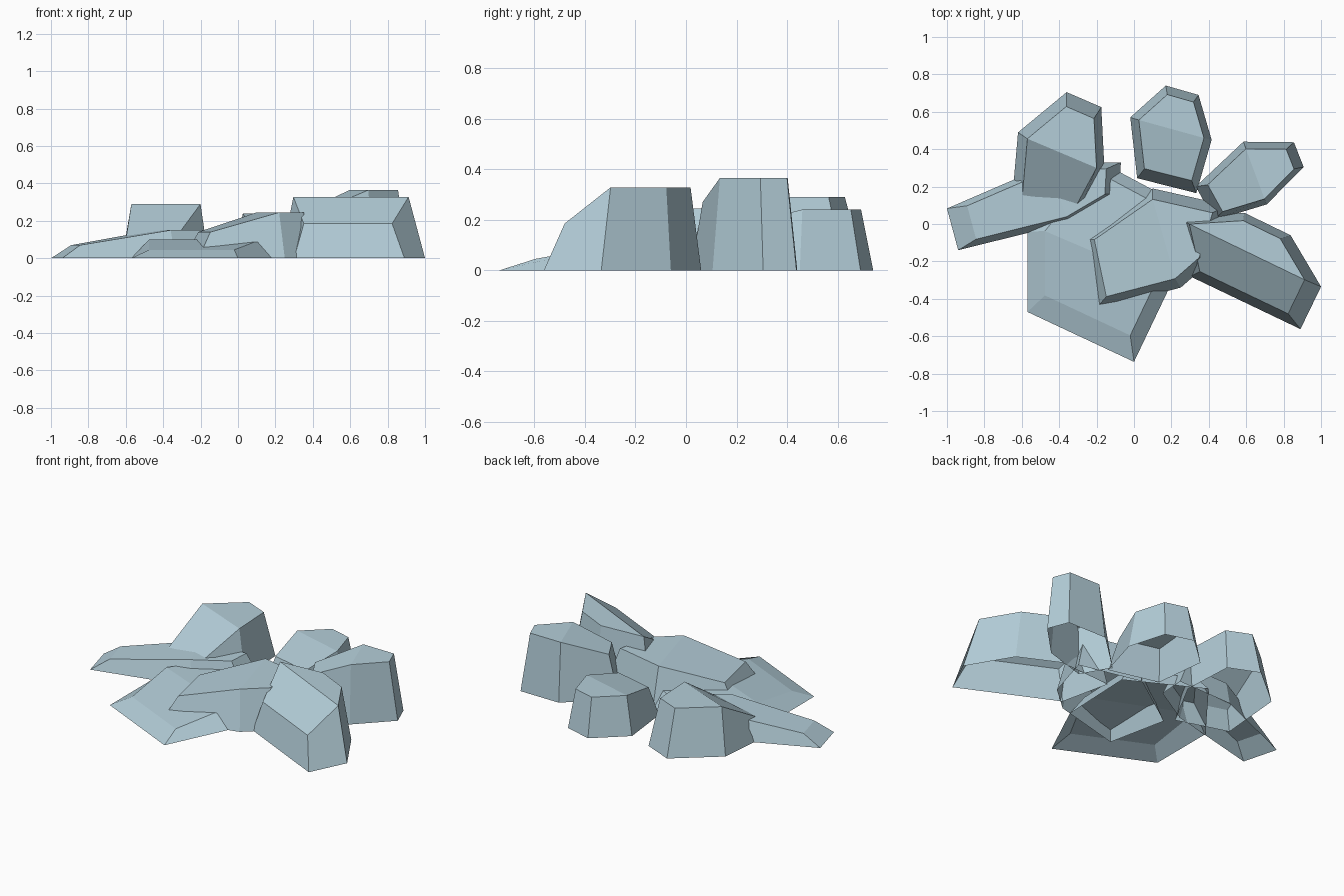
import bpy
import bmesh
from mathutils import Vector

if "Cube" in bpy.data.objects:
    bpy.data.objects.remove(bpy.data.objects["Cube"])

stone = bpy.data.materials.new("pale_blue_stone")
stone.diffuse_color = (0.456, 0.617, 0.693, 1.0)
stone.use_nodes = True
stone.node_tree.nodes["Principled BSDF"].inputs["Base Color"].default_value = stone.diffuse_color


def rock(name, base, centre, high, low, taper=0.8):
    """Six-sided tapered rock, open underneath. Corners 0-3 of the top are flat
    at 'high'; corners 4-5 drop to 'low', folding the top along corners 0-3."""
    bm = bmesh.new()
    c = Vector(centre)
    heights = [high] * 4 + [low] * 2
    bottom, top = [], []
    for point, z in zip(base, heights):
        p = Vector(point)
        t = c + (p - c) * taper
        bottom.append(bm.verts.new((p.x, p.y, 0)))
        top.append(bm.verts.new((t.x, t.y, z)))
    # sides (corners are listed clockwise from above)
    for i in range(6):
        j = (i + 1) % 6
        bm.faces.new((bottom[j], bottom[i], top[i], top[j]))
    # flat and sloping halves of the top
    bm.faces.new((top[3], top[2], top[1], top[0]))
    bm.faces.new((top[5], top[4], top[3], top[0]))
    mesh = bpy.data.meshes.new(name)
    bm.to_mesh(mesh)
    bm.free()
    mesh.materials.append(stone)
    bpy.context.collection.objects.link(bpy.data.objects.new(name, mesh))


# back row
rock("back_left_rock",
     [(-.62, .49), (-.36, .705), (-.175, .625), (-.158, .295), (-.333, -.03), (-.657, .07)],
     (-.37, .32), .29, .10)
rock("back_middle_rock",
     [(-.02, .57), (.17, .74), (.345, .69), (.415, .45), (.333, .165), (.017, .245)],
     (.21, .5), .24, .185)
rock("back_right_rock",
     [(.585, .44), (.855, .437), (.907, .305), (.71, .105), (.43, .02), (.33, .2)],
     (.65, .25), .365, .27)

# front right block
rock("front_right_rock",
     [(.23, .037), (.59, .06), (.837, -.06), (1, -.335), (.89, -.562), (.30, -.28)],
     (.56, -.15), .328, .185)

# centre block and low slabs
rock("centre_rock",
     [(.1, .19), (.5, .1), (.41, -.2), (.25, -.34), (-.21, -.46), (-.29, -.08)],
     (.1, -.1), .245, .14)
rock("front_left_slab",
     [(-.57, -.04), (-.25, .37), (.2, .13), (.18, -.36), (0, -.737), (-.57, -.47)],
     (-.1, -.03), .10, .045)
rock("left_slab",
     [(-.45, .32), (-.07, .33), (-.08, .16), (-.335, .01), (-.94, -.14), (-1, .083)],
     (-.46, .155), .15, .07)
